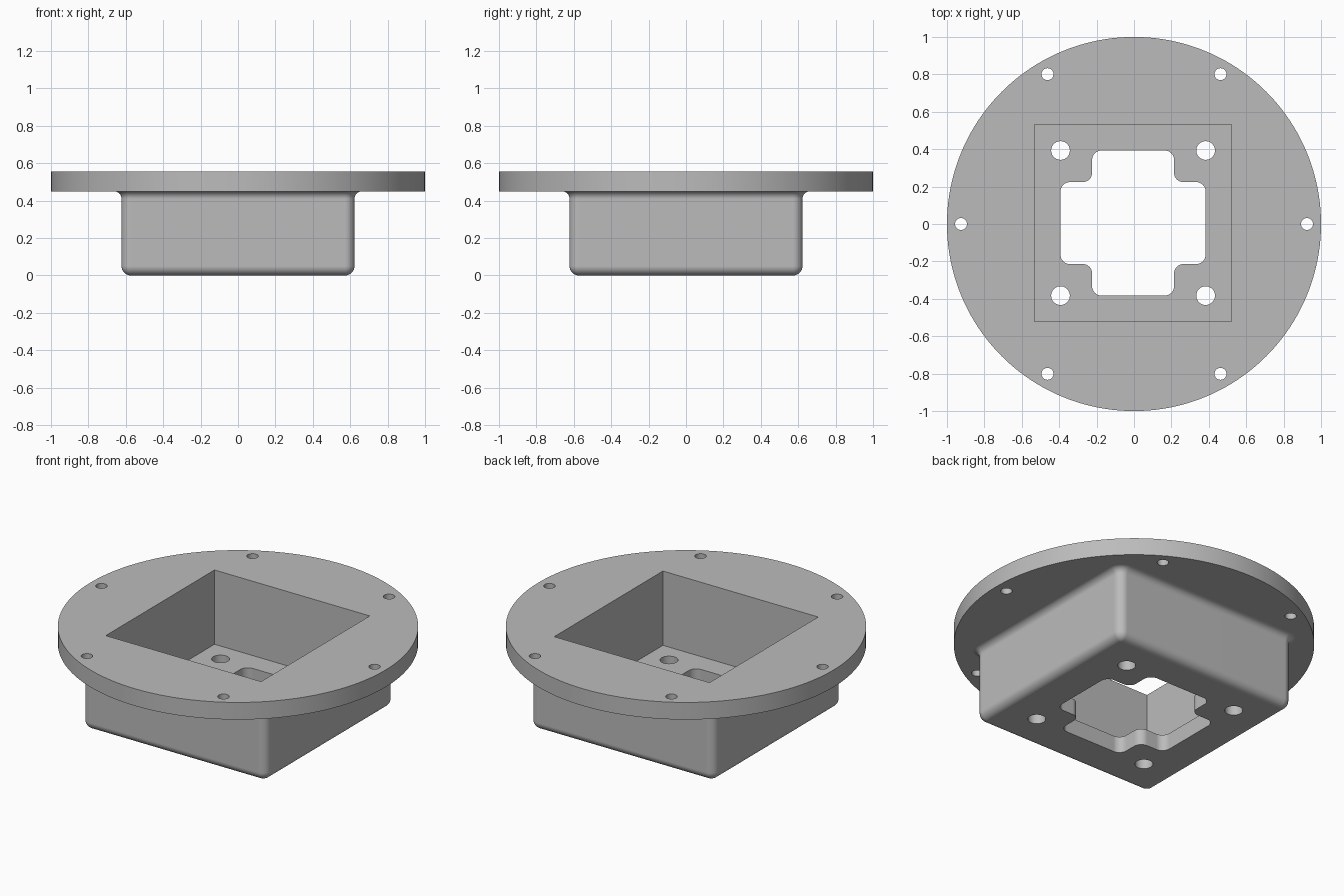
import bpy, bmesh, math
from mathutils import Vector

cube = bpy.data.objects.get("Cube")
if cube:
    bpy.data.objects.remove(cube, do_unlink=True)

TOP, FLANGE_Z, FLOOR_Z = 0.555, 0.45, 0.10
HALF, ROUND = 0.623, 0.052
OFF = Vector((-0.005, 0.005))      # the recess sits slightly off centre

grey = bpy.data.materials.new("plain_grey")
grey.use_nodes = True
GREY = (0.5, 0.5, 0.5, 1)
grey.diffuse_color = GREY
grey.node_tree.nodes["Principled BSDF"].inputs["Base Color"].default_value = GREY


def rounded(points, r, steps=8):
    """Outline with every right-angled corner replaced by an arc."""
    out = []
    for i, p in enumerate(points):
        p = Vector(p)
        u = (Vector(points[i - 1]) - p).normalized()
        v = (Vector(points[(i + 1) % len(points)]) - p).normalized()
        c = p + r * (u + v)
        for k in range(steps + 1):
            t = math.pi / 2 * k / steps
            out.append(c - r * (v * math.cos(t) + u * math.sin(t)))
    return out


def square(h):
    return [Vector(p) for p in ((-h, -h), (h, -h), (h, h), (-h, h))]


def circle(x, y, r, n):
    return [Vector((x + r * math.cos(2 * math.pi * k / n),
                    y + r * math.sin(2 * math.pi * k / n))) for k in range(n)]


def loft(name, rings):
    """Closed solid through (outline, z) rings, listed bottom to top."""
    bm = bmesh.new()
    loops = [[bm.verts.new((p.x, p.y, z)) for p in pts] for pts, z in rings]
    n = len(loops[0])
    for a, b in zip(loops, loops[1:]):
        for i in range(n):
            j = (i + 1) % n
            bm.faces.new((a[i], a[j], b[j], b[i]))
    bm.faces.new(loops[0][::-1])
    bm.faces.new(loops[-1])
    mesh = bpy.data.meshes.new(name)
    bm.to_mesh(mesh)
    bm.free()
    mesh.materials.append(grey)
    obj = bpy.data.objects.new(name, mesh)
    bpy.context.collection.objects.link(obj)
    return obj


def prism(name, pts, z0, z1):
    return loft(name, [(pts, z0), (pts, z1)])


def combine(target, tool, operation):
    mod = target.modifiers.new("combine", 'BOOLEAN')
    mod.operation, mod.solver, mod.object = operation, 'EXACT', tool
    bpy.context.view_layer.objects.active = target
    bpy.ops.object.modifier_apply(modifier=mod.name)
    bpy.data.objects.remove(tool, do_unlink=True)


# Square housing: rounded bottom edge, straight wall, flared fillet at the flange
profile = []
for k in range(9):
    t = math.pi / 2 * k / 8
    profile.append((-0.05 * (1 - math.sin(t)), 0.05 * (1 - math.cos(t))))
for k in range(9):
    t = math.pi / 2 * k / 8
    profile.append((0.04 * (1 - math.cos(t)), FLANGE_Z - 0.04 * (1 - math.sin(t))))
profile.append((0.04, FLANGE_Z + 0.05))
housing = loft("housing", [(rounded(square(HALF + d), ROUND + d), z) for d, z in profile])

# Round flange joined to the housing
body = prism("flanged_housing", circle(0, 0, 1, 160), FLANGE_Z, TOP)
combine(body, housing, 'UNION')

# Square recess
combine(body, prism("recess", [p + OFF for p in square(0.526)], FLOOR_Z, 1), 'DIFFERENCE')

# Cross-shaped opening in the floor
a, b = 0.388, 0.219
cross = []
for sx, sy in ((1, -1), (1, 1), (-1, 1), (-1, -1)):
    corner = [(sx * b, sy * a), (sx * b, sy * b), (sx * a, sy * b)]
    cross += corner if sx * sy < 0 else corner[::-1]
cross = [Vector(p) + OFF for p in cross]
combine(body, prism("opening", rounded(cross, 0.05), -0.5, 0.3), 'DIFFERENCE')

# Four floor holes
for p in square(a):
    q = p + OFF
    combine(body, prism("floor_hole", circle(q.x, q.y, 0.05, 32), -0.5, 0.3), 'DIFFERENCE')

# Six flange holes
for k in range(6):
    t = math.radians(60 * k)
    hole = circle(0.925 * math.cos(t), 0.925 * math.sin(t), 0.032, 32)
    combine(body, prism("flange_hole", hole, 0.3, 1), 'DIFFERENCE')

# Smooth rounded surfaces, crisp edges
bpy.ops.object.select_all(action='DESELECT')
body.select_set(True)
bpy.context.view_layer.objects.active = body
bpy.ops.object.shade_smooth_by_angle(angle=math.radians(30))
weighted = body.modifiers.new("weighted_normals", 'WEIGHTED_NORMAL')
weighted.keep_sharp = True
